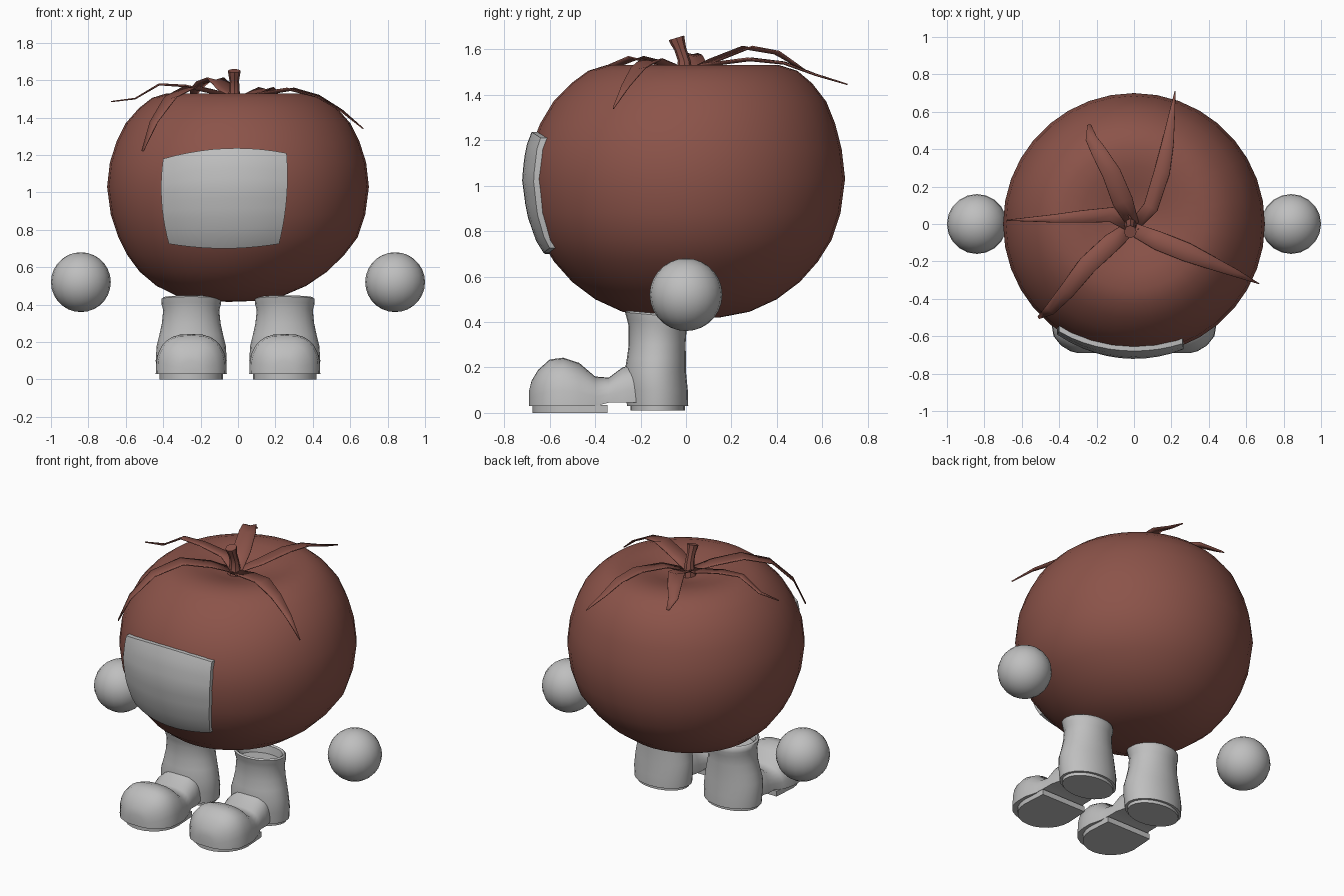
import bpy, bmesh, math
from mathutils import Vector

if "Cube" in bpy.data.objects:
    bpy.data.objects.remove(bpy.data.objects["Cube"])


def material(name, rgb):
    m = bpy.data.materials.new(name)
    m.diffuse_color = (*rgb, 1)
    m.use_nodes = True
    m.node_tree.nodes["Principled BSDF"].inputs["Base Color"].default_value = m.diffuse_color
    return m


BROWN = material("reddish brown", (0.26, 0.087, 0.067))
GREY = material("light grey", (0.52, 0.52, 0.52))


def finish(name, bm, mat, angle=40):
    bmesh.ops.remove_doubles(bm, verts=bm.verts, dist=1e-5)
    bmesh.ops.recalc_face_normals(bm, faces=bm.faces)
    me = bpy.data.meshes.new(name)
    bm.to_mesh(me)
    bm.free()
    ob = bpy.data.objects.new(name, me)
    bpy.context.collection.objects.link(ob)
    me.materials.append(mat)
    bpy.ops.object.select_all(action='DESELECT')
    ob.select_set(True)
    bpy.context.view_layer.objects.active = ob
    bpy.ops.object.shade_smooth_by_angle(angle=math.radians(angle))
    return ob


def loft(name, rings, mat, angle=40):
    """Skin closed rings of equal point count and cap both ends."""
    bm = bmesh.new()
    vs = [[bm.verts.new(p) for p in r] for r in rings]
    n = len(rings[0])
    for a, b in zip(vs, vs[1:]):
        for i in range(n):
            j = (i + 1) % n
            bm.faces.new((a[i], a[j], b[j], b[i]))
    bm.faces.new(vs[0])
    bm.faces.new(vs[-1])
    return finish(name, bm, mat, angle)


def oval(cx, cy, z, rx, ry, n=20, tilt=0):
    ring = []
    for i in range(n):
        a = 2 * math.pi * i / n
        y = ry * math.sin(a)
        ring.append((cx + rx * math.cos(a), cy + y, z + tilt * y))
    return ring


# Round body: lathe profile with a slightly leaning centre line
PROFILE = [(.01, .415), (.15, .42), (.28, .445), (.40, .50), (.50, .575), (.58, .665),
           (.64, .76), (.68, .88), (.70, 1.03), (.685, 1.16), (.65, 1.27), (.60, 1.37),
           (.53, 1.45), (.46, 1.505), (.38, 1.53), (.28, 1.525), (.18, 1.50),
           (.08, 1.47), (.01, 1.46)]


def lean(z):
    return (-0.05 * min(1, max(0, (0.75 - z) / 0.35)),
            0.03 * min(1, max(0, (z - 1.2) / 0.3)))


def radius(z):
    for (r0, z0), (r1, z1) in zip(PROFILE, PROFILE[1:]):
        if z0 <= z <= z1:
            return r0 + (r1 - r0) * (z - z0) / (z1 - z0)


loft("body", [oval(*lean(z), z, r, r, 36) for r, z in PROFILE], BROWN, 60)

# Front patch: curved plate that follows the body
bm = bmesh.new()
N = 10
layers = []
for off in (0.022, -0.012):
    grid = []
    for j in range(N + 1):
        v = j / N
        row = []
        for i in range(N + 1):
            u = i / N
            bow = 4 * u * (1 - u)
            left = -0.37 - 0.03 * v - 0.03 * 4 * v * (1 - v) * 0.8
            right = 0.22 + 0.04 * v + 0.02 * 4 * v * (1 - v)
            x = left + (right - left) * u
            z = (0.725 - 0.025 * bow) * (1 - v) + (1.18 + 0.03 * u + 0.04 * bow) * v
            dx, dy = lean(z)
            r = radius(z) + off
            row.append(bm.verts.new((x, dy - math.sqrt(r * r - (x - dx) ** 2), z)))
        grid.append(row)
    for j in range(N):
        for i in range(N):
            bm.faces.new((grid[j][i], grid[j][i + 1], grid[j + 1][i + 1], grid[j + 1][i]))
    layers.append(grid)


def border(g):
    return g[0][:-1] + [r[-1] for r in g[:-1]] + g[-1][:0:-1] + [r[0] for r in g[:0:-1]]


a, b = border(layers[0]), border(layers[1])
for i in range(len(a)):
    j = (i + 1) % len(a)
    bm.faces.new((a[i], a[j], b[j], b[i]))
finish("front_patch", bm, GREY)

# Stem
loft("stem", [oval(-.02, y, z, r, r, 8, t) for y, z, r, t in
              [(-.01, 1.44, .05, 0), (-.005, 1.50, .034, 0), (-.008, 1.55, .028, 0),
               (-.025, 1.60, .026, .2), (-.038, 1.635, .032, .3), (-.042, 1.65, .034, .3)]],
     BROWN)


# Leaves: thin creased blades along a path of (x, y, z, half width)
def leaf(name, path):
    bm = bmesh.new()
    rows = []
    for k, (x, y, z, w) in enumerate(path):
        p0, p1 = path[max(k - 1, 0)], path[min(k + 1, len(path) - 1)]
        d = Vector((p1[0] - p0[0], p1[1] - p0[1], 0)).normalized()
        s = Vector((-d.y, d.x, 0)) * w
        c = Vector((x, y, z))
        up = Vector((0, 0, w * 0.25))
        rows.append([bm.verts.new(p) for p in (c - s + up, c, c + s + up)])
    for r, q in zip(rows, rows[1:]):
        for i in range(2):
            bm.faces.new((r[i], r[i + 1], q[i + 1], q[i]))
    ob = finish(name, bm, BROWN)
    mod = ob.modifiers.new("thickness", 'SOLIDIFY')
    mod.thickness = 0.006
    mod.offset = 0


leaf("leaf_back_right", [(0, -.01, 1.485, .03), (.09, .09, 1.525, .04), (.15, .28, 1.55, .042),
                         (.18, .43, 1.535, .032), (.20, .57, 1.485, .018), (.22, .71, 1.445, .002)])
leaf("leaf_back_left", [(0, -.01, 1.485, .03), (-.06, .12, 1.54, .055), (-.12, .27, 1.60, .05),
                        (-.19, .39, 1.58, .04), (-.23, .46, 1.54, .03), (-.24, .53, 1.50, .01)])
leaf("leaf_left", [(0, -.01, 1.485, .04), (-.12, .05, 1.53, .04), (-.28, .04, 1.565, .032),
                   (-.42, .03, 1.575, .022), (-.55, .025, 1.50, .012), (-.68, .02, 1.485, .002)])
leaf("leaf_front_left", [(-.02, -.02, 1.485, .035), (-.12, -.1, 1.525, .05), (-.25, -.22, 1.555, .05),
                         (-.36, -.36, 1.50, .042), (-.45, -.46, 1.37, .03), (-.51, -.50, 1.22, .008)])
leaf("leaf_front_right", [(0, -.03, 1.485, .035), (.13, -.09, 1.52, .05), (.28, -.15, 1.545, .05),
                          (.42, -.21, 1.51, .035), (.55, -.265, 1.435, .02), (.67, -.32, 1.34, .002)])

# Boots and hands, one per side
TOE = [(-.69, .05, .10), (-.68, .09, .14), (-.65, .14, .19), (-.60, .18, .235),
       (-.54, .19, .243), (-.47, .19, .22), (-.40, .17, .16), (-.34, .15, .155),
       (-.28, .15, .20), (-.20, .13, .22)]
SHAFT = [(.03, -.125, .185, .135), (.10, -.128, .19, .136), (.18, -.135, .185, .135),
         (.24, -.13, .17, .13), (.30, -.127, .157, .125), (.37, -.125, .15, .127),
         (.40, -.125, .158, .135), (.43, -.13, .16, .138), (.438, -.13, .15, .128),
         (.43, -.13, .138, .116), (.38, -.13, .132, .11)]


def arch(cx, y, w, h, n=14):
    base = 0.03 if y <= -0.35 else 0.045
    ring = []
    for i in range(n + 1):
        t = math.pi * i / n
        c, s = math.cos(t), max(0, math.sin(t))
        ring.append((cx + w * math.copysign(abs(c) ** 0.75, c), y, base + (h - base) * s ** 0.75))
    return ring


for side, s in (("left", -1), ("right", 1)):
    cx = 0.25 * s
    loft(side + "_boot_toe", [arch(cx, *t) for t in TOE], GREY, 50)
    loft(side + "_boot_shaft", [oval(cx, cy, z, rx, ry, 24, -.09 if z > .36 else 0)
                                for z, cy, rx, ry in SHAFT], GREY, 50)
    # Soles: D-shaped front pad and oval heel pad
    pad = [(cx + .17 * math.cos(t), -.50 - .175 * math.sin(t))
           for t in (math.pi * i / 12 for i in range(13))] + [(cx - .16, -.345), (cx + .16, -.345)]
    loft(side + "_front_sole", [[(x, y, z) for x, y in pad] for z in (0, .035)], GREY)
    loft(side + "_heel_sole", [oval(cx, -.125, z, .168, .12, 24) for z in (.01, .035)], GREY)
    # Hand
    bm = bmesh.new()
    bmesh.ops.create_uvsphere(bm, u_segments=20, v_segments=14, radius=0.16)
    bmesh.ops.translate(bm, verts=bm.verts, vec=(0.84 * s, 0, 0.52))
    finish(side + "_hand", bm, GREY, 60)
